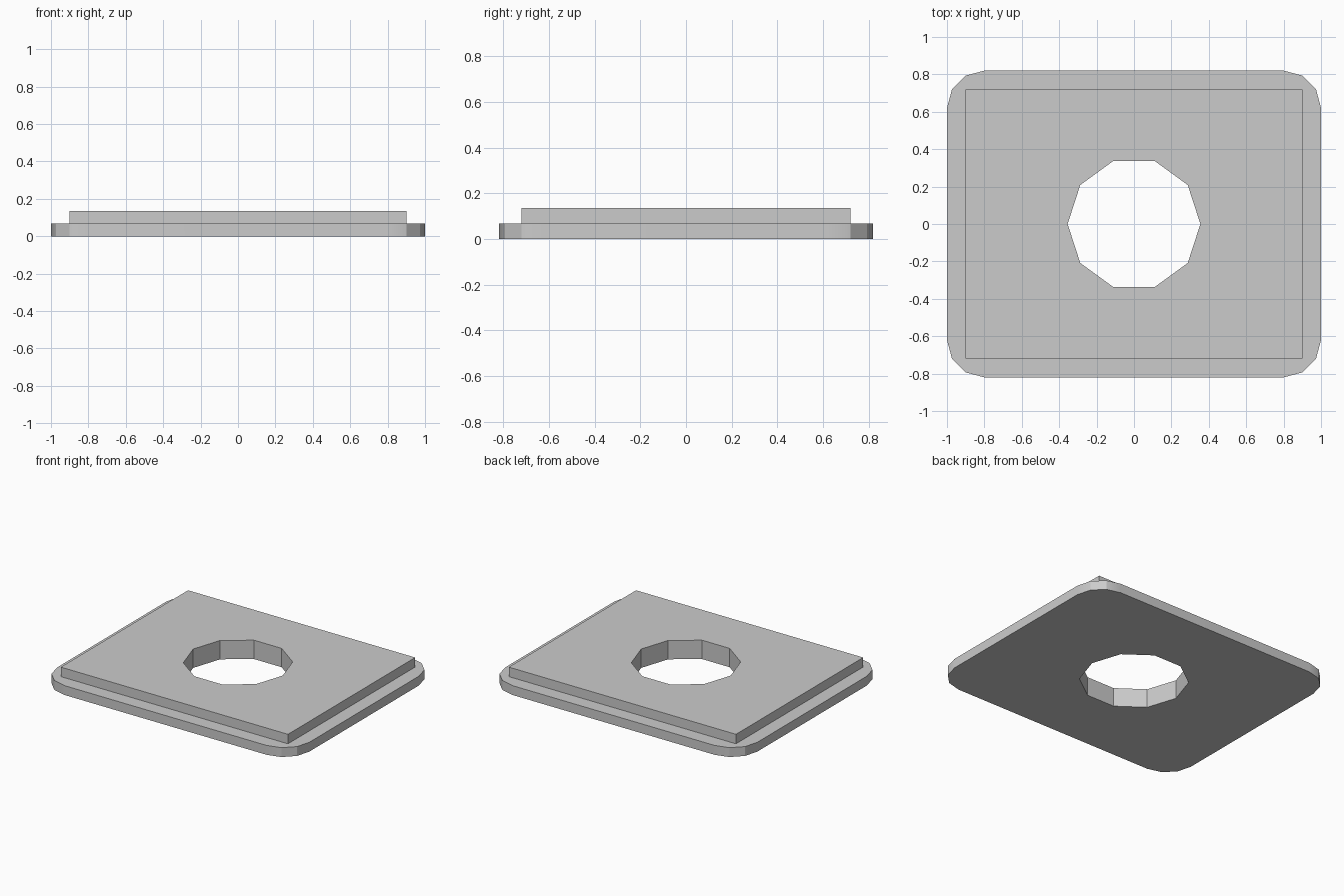
import bpy, bmesh, math

cube = bpy.data.objects.get("Cube")
if cube:
    bpy.data.objects.remove(cube, do_unlink=True)

BASE_TOP, PLATE_TOP = 0.067, 0.135


def rounded_rect(hx, hy, r, steps):
    """Outline of a rectangle with rounded corners, anticlockwise."""
    pts = []
    for quarter, (sx, sy) in enumerate([(1, 1), (-1, 1), (-1, -1), (1, -1)]):
        for i in range(steps + 1):
            a = math.pi / 2 * (quarter + i / steps)
            pts.append((sx * (hx - r) + r * math.cos(a),
                        sy * (hy - r) + r * math.sin(a)))
    return pts


grey = bpy.data.materials.new("plain_grey")
grey.use_nodes = True
colour = (0.6, 0.6, 0.6, 1)
grey.diffuse_color = colour
grey.node_tree.nodes["Principled BSDF"].inputs["Base Color"].default_value = colour

# Outlines of the flange, the raised plate and the ten-sided hole
flange = rounded_rect(1, 0.82, 0.2, 3)
raised = [(0.9, 0.72), (-0.9, 0.72), (-0.9, -0.72), (0.9, -0.72)]
hole = [(0.355 * math.cos(math.tau * i / 10), 0.355 * math.sin(math.tau * i / 10))
        for i in range(10)]

bm = bmesh.new()


def loop(points, z):
    verts = [bm.verts.new((x, y, z)) for x, y in points]
    edges = [bm.edges.new((verts[i - 1], verts[i])) for i in range(len(verts))]
    return verts, edges


def wall(low, high):
    a, b = low[0], high[0]
    for i in range(len(a)):
        bm.faces.new((a[i - 1], a[i], b[i], b[i - 1]))


def ring(outer, inner):
    bmesh.ops.triangle_fill(bm, use_beauty=True, edges=outer[1] + inner[1])


flange_low, flange_high = loop(flange, 0), loop(flange, BASE_TOP)
raised_low, raised_high = loop(raised, BASE_TOP), loop(raised, PLATE_TOP)
hole_low, hole_high = loop(hole, 0), loop(hole, PLATE_TOP)

# Flat surfaces: underside, ledge and top
ring(flange_low, hole_low)
ring(flange_high, raised_low)
ring(raised_high, hole_high)

# Upright sides
wall(flange_low, flange_high)
wall(raised_low, raised_high)
wall(hole_low, hole_high)

bmesh.ops.recalc_face_normals(bm, faces=bm.faces)
mesh = bpy.data.meshes.new("stepped_plate")
bm.to_mesh(mesh)
bm.free()
mesh.materials.append(grey)
plate = bpy.data.objects.new("stepped_plate", mesh)
bpy.context.collection.objects.link(plate)

# Soften only the shallow bends at the flange corners
bpy.ops.object.select_all(action='DESELECT')
plate.select_set(True)
bpy.context.view_layer.objects.active = plate
bpy.ops.object.shade_smooth_by_angle(angle=math.radians(20))
weighted = plate.modifiers.new("even_shading", 'WEIGHTED_NORMAL')
weighted.keep_sharp = True
